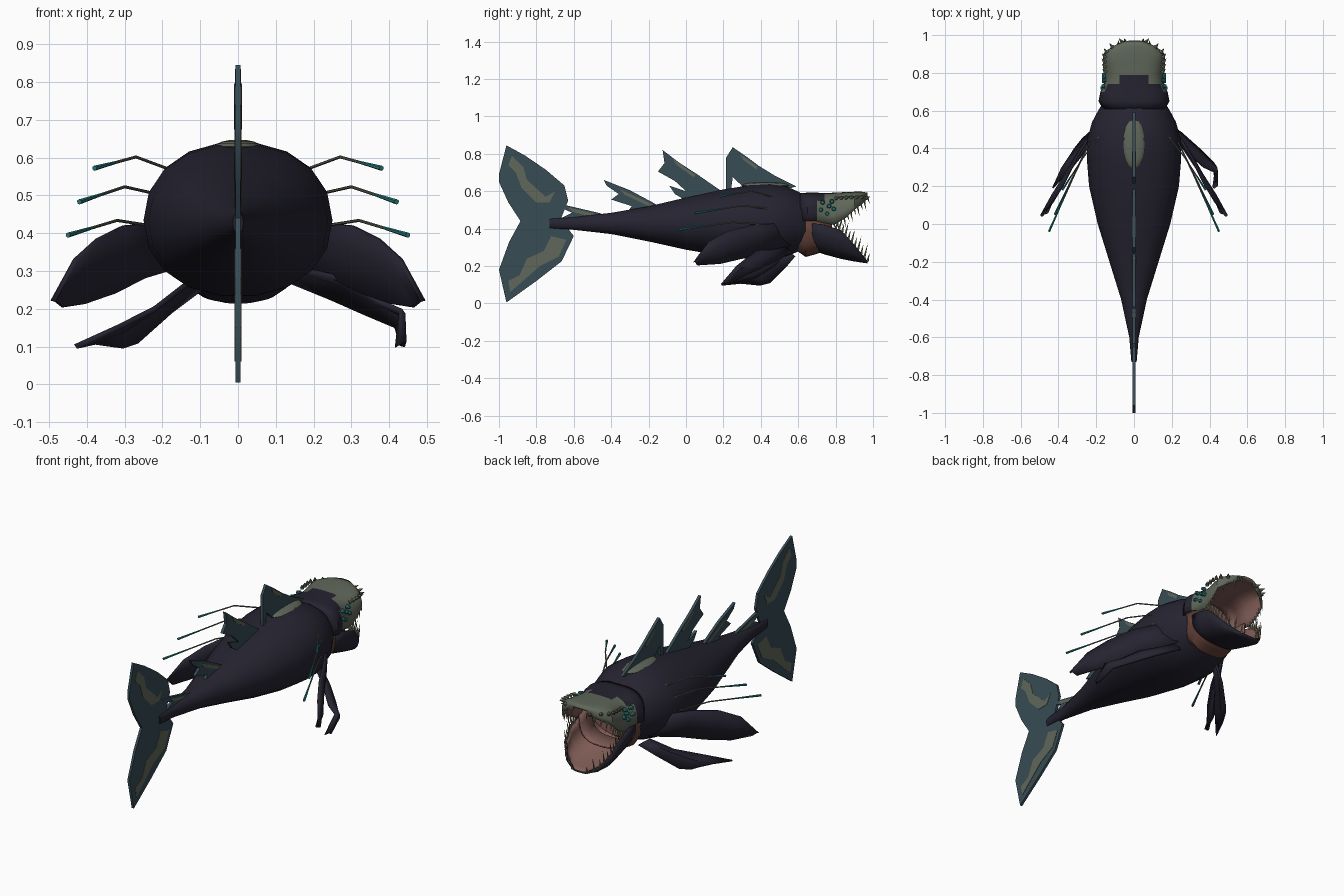
import bpy, bmesh, math
from mathutils import Vector, Matrix

cube = bpy.data.objects.get("Cube")
if cube:
    bpy.data.objects.remove(cube)


def material(name, r, g, b):
    m = bpy.data.materials.new(name)
    m.use_nodes = True
    m.diffuse_color = (r, g, b, 1)
    bsdf = m.node_tree.nodes["Principled BSDF"]
    bsdf.inputs["Base Color"].default_value = (r, g, b, 1)
    bsdf.inputs["Roughness"].default_value = 0.8
    return m


SKIN = material("midnight skin", .018, .017, .03)
FIN = material("slate teal fin", .038, .072, .09)
BONE = material("olive bone", .115, .135, .1)
FLESH = material("brown flesh", .13, .055, .042)
MOUTH = material("mouth pink", .22, .11, .095)
TOOTH = material("tooth tan", .2, .18, .11)
GLOW = material("glowing teal", .02, .2, .2)
made = []


def add_object(name, bm, mats):
    mesh = bpy.data.meshes.new(name)
    bm.to_mesh(mesh)
    bm.free()
    for m in mats:
        mesh.materials.append(m)
    ob = bpy.data.objects.new(name, mesh)
    bpy.context.collection.objects.link(ob)
    made.append(ob)
    return ob


def solidify(ob, thickness, shift=0, offset=-1):
    mod = ob.modifiers.new("thickness", 'SOLIDIFY')
    mod.thickness, mod.offset, mod.material_offset = thickness, offset, shift


def power(v, p):
    return math.copysign(abs(v) ** p, v)


def loft(name, stations, mats, side=1, turn=math.pi, steps=14, p=.7, rule=None):
    """Stations are (y, half width, rim z, crown z); side -1 hangs the arch down."""
    bm = bmesh.new()
    closed = turn > 4
    rows = []
    for y, w, rim, crown in stations:
        row = []
        for j in range(steps if closed else steps + 1):
            a = turn * j / steps
            row.append(bm.verts.new((side * w * power(math.cos(a), p), y,
                                     rim + (crown - rim) * power(math.sin(a), p))))
        rows.append(row)
    for r, s in zip(rows, rows[1:]):
        for j in range(steps):
            k = (j + 1) % len(r)
            f = bm.faces.new((r[j], s[j], s[k], r[k]))
            if rule:
                f.material_index = rule(f.calc_center_median())
    if closed:
        bm.faces.new(rows[0])
        bm.faces.new(rows[-1][::-1]).material_index = 1
    return add_object(name, bm, mats)


def plate(name, outline, thick, mat):
    """Flat fin in the middle plane, outline in (y, z)."""
    bm = bmesh.new()
    f = bm.faces.new([bm.verts.new((-thick / 2, y, z)) for y, z in outline])
    out = bmesh.ops.extrude_face_region(bm, geom=[f])["geom"]
    bmesh.ops.translate(bm, vec=(thick, 0, 0),
                        verts=[v for v in out if isinstance(v, bmesh.types.BMVert)])
    bmesh.ops.recalc_face_normals(bm, faces=bm.faces)
    return add_object(name, bm, [mat])


def spikes(name, rods, mats, sides=6):
    """Rods are (start, end, start radius, end radius, material slot)."""
    bm = bmesh.new()
    for a, b, r1, r2, slot in rods:
        a, b = Vector(a), Vector(b)
        d = b - a
        mat = Matrix.Translation((a + b) / 2) @ d.to_track_quat('Z', 'Y').to_matrix().to_4x4()
        old = set(bm.faces)
        bmesh.ops.create_cone(bm, cap_ends=True, segments=sides, radius1=r1,
                              radius2=r2, depth=d.length, matrix=mat)
        for f in set(bm.faces) - old:
            f.material_index = slot
    return add_object(name, bm, mats)


def blade(name, upper, lower, mirror=1):
    """Thin paddle fin spanned between two edges."""
    bm = bmesh.new()
    rows = []
    for a, b in zip(upper, lower):
        a, b = Vector(a), Vector(b)
        mid = (a + b) / 2 + Vector((math.copysign(.012, a.x), 0, .012))
        rows.append([bm.verts.new((v.x * mirror, v.y, v.z)) for v in (a, mid, b)])
    for r, s in zip(rows, rows[1:]):
        for k in (0, 1):
            bm.faces.new((r[k], s[k], s[k + 1], r[k + 1]))
    bmesh.ops.recalc_face_normals(bm, faces=bm.faces)
    solidify(add_object(name, bm, [SKIN]), .014, offset=0)


def at(stations, y):
    """Interpolated station values at y."""
    for a, b in zip(stations, stations[1:]):
        if a[0] <= y <= b[0]:
            t = (y - a[0]) / (b[0] - a[0])
            return [u + (v - u) * t for u, v in zip(a, b)]
    return stations[-1]


# Body: (y, half width, bottom, top)
profile = [(-.73, .014, .4, .455), (-.6, .025, .393, .462), (-.4, .068, .37, .485),
           (-.2, .13, .33, .52), (0, .192, .285, .568), (.2, .238, .25, .612),
           (.35, .25, .233, .636), (.45, .247, .231, .642), (.54, .222, .25, .627),
           (.6, .19, .275, .6), (.64, .165, .3, .575)]
loft("body", [(y, w, (lo + hi) / 2, hi) for y, w, lo, hi in profile],
     [SKIN, MOUTH], turn=2 * math.pi, steps=18, p=.93)

# Head and upper jaw, with a bone face mask
upper = [(.61, .165, .44, .59), (.65, .188, .44, .592), (.7, .178, .44, .592),
         (.74, .158, .43, .59), (.79, .16, .42, .592), (.85, .165, .455, .595),
         (.9, .163, .5, .597), (.94, .115, .53, .597), (.97, .05, .56, .592)]
head = loft("upper_head", upper, [SKIN, BONE, MOUTH, MOUTH], steps=20, p=.62,
            rule=lambda c: int(c.y > .71 + .12 * (1 - abs(c.x) / .16)))
solidify(head, .012, 2)

# Lower jaw
lower = [(.66, .15, .43, .29), (.74, .16, .42, .262), (.83, .163, .39, .238),
         (.89, .15, .325, .226), (.94, .11, .265, .218), (.97, .05, .228, .214)]
solidify(loft("lower_jaw", lower, [SKIN, MOUTH], side=-1), .012, 1)

# Throat skin joining the jaws
throat = [(.58, .15, .45, .29), (.64, .158, .45, .248), (.69, .15, .45, .262),
          (.78, .14, .435, .29)]
solidify(loft("throat_skin", throat, [FLESH, MOUTH], side=-1), .008, 1)

# Teeth, brow spikes and cheek spots
teeth, brow, spots = [], [], []
for s in (1, -1):
    for i in range(11):
        y, w, rim, _ = at(lower, .8 + .017 * i)
        size = .075 if i % 2 else .05
        base = Vector((s * w * .95, y, rim - .005))
        teeth.append((base, base + Vector((s * .004, size * .25, size)), .007, 0, 0))
        y, w, rim, _ = at(upper, .79 + .018 * i)
        base = Vector((s * w * .95, y, rim + .008))
        teeth.append((base, base + Vector((0, .012, -size * .75)), .006, 0, 0))
    for i in range(7):
        y, w, rim, top = at(upper, .8 + .027 * i)
        base = Vector((s * w * .93, y, top - .03))
        brow.append((base, base + Vector((s * .018, .022, .008)), .012, 0, 0))
    for y, z in ((.72, .5), (.73, .54), (.755, .48), (.765, .52), (.79, .505), (.78, .545)):
        w = at(upper, y)[1]
        spots.append(((s * (w - .01), y, z), (s * (w + .01), y, z), .013, .008, 0))
spikes("teeth", teeth, [TOOTH], 5)
spikes("brow_spikes", brow, [BONE], 5)
spikes("cheek_spots", spots, [GLOW], 8)

# Back plate around the first dorsal fin
bm = bmesh.new()
bmesh.ops.create_uvsphere(bm, u_segments=16, v_segments=8, radius=1,
                          matrix=Matrix.Translation((0, .425, .63)) @ Matrix.Diagonal((.06, .13, .018, 1)))
add_object("back_plate", bm, [BONE])

# Tail fluke with pale patches
plate("tail_fluke", [(-.96, .845), (-.86, .79), (-.75, .715), (-.65, .63), (-.63, .55),
                     (-.67, .45), (-.6, .36), (-.665, .225), (-.8, .12), (-.96, .005),
                     (-1, .18), (-.945, .33), (-.885, .44), (-.95, .54), (-1, .65), (-1, .69)],
      .014, FIN)
plate("tail_patch_upper", [(-.93, .79), (-.87, .73), (-.85, .66), (-.75, .57), (-.7, .6),
                           (-.73, .54), (-.8, .54), (-.88, .62), (-.91, .7), (-.95, .74)], .018, BONE)
plate("tail_patch_lower", [(-.94, .06), (-.86, .13), (-.78, .2), (-.68, .25), (-.64, .34),
                           (-.72, .36), (-.76, .28), (-.85, .24), (-.89, .15), (-.95, .12)], .018, BONE)

# Dorsal fins
dorsals = [
    [(.25, .835), (.33, .78), (.39, .735), (.48, .68), (.59, .625), (.5, .6), (.33, .6),
     (.25, .675), (.24, .6), (.215, .6), (.215, .78)],
    [(-.125, .82), (-.04, .755), (.06, .69), (.19, .6), (.1, .57), (0, .55), (-.06, .585),
     (-.09, .63), (0, .6), (-.06, .655), (-.15, .705), (-.115, .75)],
    [(-.44, .66), (-.3, .605), (-.16, .53), (-.24, .49), (-.32, .48), (-.29, .52),
     (-.4, .555), (-.36, .585), (-.425, .63)],
    [(-.71, .54), (-.6, .515), (-.45, .48), (-.5, .46), (-.68, .45), (-.61, .485), (-.7, .525)]]
for i, outline in enumerate(dorsals):
    plate(f"dorsal_fin_{i + 1}", outline, .016, FIN)
    # Pale streak beside the leading edge
    a, b = Vector(outline[0]), Vector(outline[2])
    drop = Vector((0, -.018))
    plate(f"dorsal_streak_{i + 1}", [a.lerp(b, .3) + drop / 2, a.lerp(b, .95) + drop / 2,
                                     a.lerp(b, .9) + drop * 1.6, a.lerp(b, .4) + drop * 1.5], .02, BONE)

# Upper paddle fins
for name, s in (("paddle_right", 1), ("paddle_left", -1)):
    blade(name, [(.2, .52, .43), (.3, .36, .42), (.37, .22, .385), (.43, .12, .33), (.49, .04, .22)],
          [(.15, .56, .31), (.25, .42, .28), (.33, .3, .24), (.41, .18, .212), (.46, .06, .205)], s)

# Lower paddle fins, each in its own stroke
blade("lower_paddle_right",
      [(.14, .5, .31), (.28, .38, .28), (.37, .3, .22), (.43, .27, .195), (.42, .19, .1)],
      [(.14, .56, .27), (.25, .48, .225), (.34, .4, .185), (.42, .32, .15), (.435, .22, .1)])
blade("lower_paddle_left",
      [(-.13, .52, .27), (-.22, .43, .2), (-.32, .31, .15), (-.43, .19, .1)],
      [(-.1, .58, .25), (-.18, .53, .19), (-.27, .45, .11), (-.31, .4, .097)])

# Trailing feelers with glowing tips, and gill streaks at their roots
feelers, gills = [], []
for s in (1, -1):
    for path in (((.17, .48, .565), (.27, .35, .602), (.38, .18, .572)),
                 ((.22, .46, .505), (.3, .3, .523), (.42, .05, .483)),
                 ((.23, .44, .42), (.32, .25, .434), (.45, -.04, .395))):
        a, b, c = (Vector((s * x, y, z)) for x, y, z in path)
        m = b.lerp(c, .5)
        feelers += [(a, b, .004, .004, 0), (b, m, .004, .004, 0), (m, c, .004, .007, 1)]
    for i in range(3):
        y = .4 + .025 * i
        gills.append(((s * .24, y, .44), (s * .232, y + .02, .375), .008, .002, 0))
spikes("feelers", feelers, [BONE, GLOW])
spikes("gill_streaks", gills, [FLESH])

# Smooth shading with sharp edges kept
bpy.ops.object.select_all(action='DESELECT')
for ob in made:
    ob.select_set(True)
bpy.context.view_layer.objects.active = made[0]
bpy.ops.object.shade_smooth_by_angle(angle=math.radians(35))
